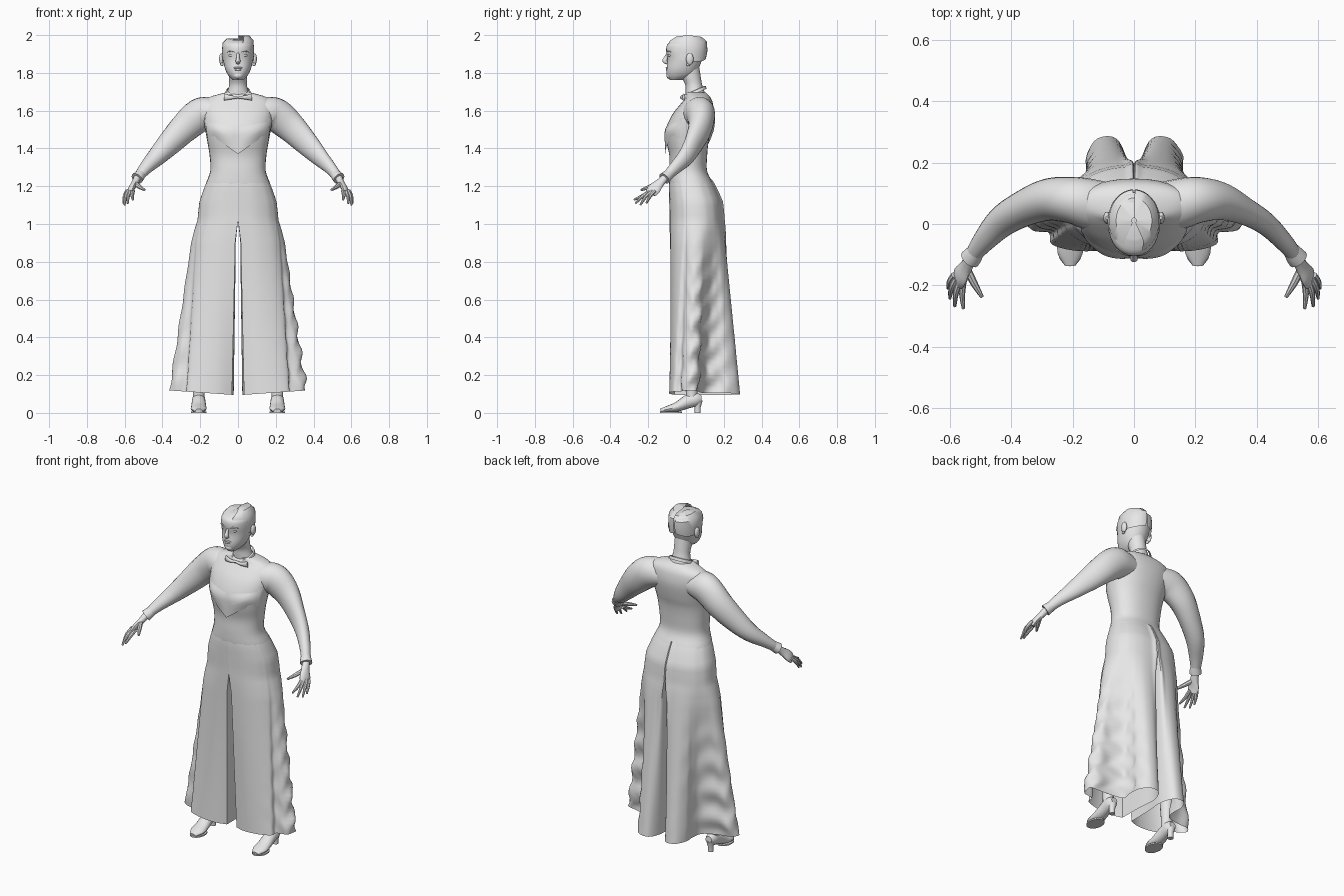
import bpy, bmesh
from math import sin, cos, pi, radians, copysign
from mathutils import Vector

if "Cube" in bpy.data.objects:
    bpy.data.objects.remove(bpy.data.objects["Cube"])

grey = bpy.data.materials.new("pale_grey")
grey.use_nodes = True
grey.diffuse_color = (0.8, 0.8, 0.8, 1)
grey.node_tree.nodes["Principled BSDF"].inputs["Base Color"].default_value = (0.8, 0.8, 0.8, 1)
parts = []


def skin(name, rings, closed=True, caps=(True, True)):
    """Join a list of point rings into one surface."""
    bm = bmesh.new()
    rows = [[bm.verts.new(p) for p in r] for r in rings]
    n = len(rows[0])
    for a, b in zip(rows, rows[1:]):
        for i in range(n if closed else n - 1):
            j = (i + 1) % n
            bm.faces.new((a[i], a[j], b[j], b[i]))
    if closed and caps[0]:
        bm.faces.new(rows[0])
    if closed and caps[1]:
        bm.faces.new(rows[-1])
    bmesh.ops.recalc_face_normals(bm, faces=bm.faces)
    mesh = bpy.data.meshes.new(name)
    bm.to_mesh(mesh)
    bm.free()
    mesh.materials.append(grey)
    obj = bpy.data.objects.new(name, mesh)
    bpy.context.collection.objects.link(obj)
    parts.append(obj)


def spline(keys, k=4):
    """Catmull-Rom resampling of number tuples."""
    out = []
    for i in range(len(keys) - 1):
        p0, p1, p2, p3 = (keys[min(max(i + d, 0), len(keys) - 1)] for d in (-1, 0, 1, 2))
        for s in range(k):
            t = s / k
            out.append(tuple(
                b + 0.5 * t * (c - a + t * (2*a - 5*b + 4*c - d + t * (3*(b - c) + d - a)))
                for a, b, c, d in zip(p0, p1, p2, p3)))
    return out + [keys[-1]]


def oval(z, rx, y0, y1, n=32, power=2.0, x=0.0):
    pts = []
    for i in range(n):
        a = 2 * pi * i / n
        c, s = (copysign(abs(v) ** (2 / power), v) for v in (cos(a), sin(a)))
        pts.append((x + rx * c, (y0 + y1) / 2 + (y1 - y0) / 2 * s, z))
    return pts


def loft(name, keys, power=2.0):
    skin(name, [oval(*r, power=power) for r in spline(keys)])


def tube(name, keys, n=12, k=3, up=(0, 0, 1)):
    """Sweep ovals along a path; keys are x, y, z, half width, half height."""
    rows = spline(keys, k)
    pos = [Vector(r[:3]) for r in rows]
    rings = []
    for i, r in enumerate(rows):
        t = (pos[min(i + 1, len(pos) - 1)] - pos[max(i - 1, 0)]).normalized()
        s = t.cross(Vector(up)).normalized()
        u = s.cross(t)
        rings.append([pos[i] + s * r[3] * cos(2*pi*j/n) + u * r[4] * sin(2*pi*j/n) for j in range(n)])
    skin(name, rings)


def ball(name, centre, size):
    x, y, z = centre
    a, b, c = size
    rings = [oval(z - c * cos(pi * i / 10), a * sin(pi * i / 10), y - b * sin(pi * i / 10),
                  y + b * sin(pi * i / 10), n=16, x=x) for i in range(1, 10)]
    skin(name, rings)


# Torso from waist to collar
loft("torso", [(1.17, .17, -.08, .145), (1.21, .171, -.089, .145), (1.28, .147, -.09, .112),
               (1.36, .15, -.088, .112), (1.44, .163, -.105, .12), (1.5, .174, -.108, .135),
               (1.58, .187, -.072, .148), (1.64, .185, -.025, .142), (1.672, .15, .0, .128),
               (1.695, .07, .0, .105)], 2.25)

# Bodice front with a pointed lower edge
rows = []
for i in range(7):
    t, row = i / 6, []
    for j in range(25):
        a = radians(-160 + 140 * j / 24)
        low = 1.37 + .085 * min(1, abs(cos(a)) * 1.4)
        z = low + (1.56 - low) * t
        bust = .016 * sin(pi * min(1, t * 1.1)) * abs(sin(2 * a))
        w = .166 + (z - 1.4) * .12
        row.append((w * cos(a), .012 + (.122 - max(0, z - 1.5) * .55 + bust) * sin(a), z))
    rows.append(row)
skin("bodice_front", rows, closed=False)

# Neck, collar and bow
loft("neck", [(1.66, .075, .0, .115), (1.7, .056, -.002, .098), (1.74, .047, -.005, .085),
              (1.78, .048, -.025, .078), (1.83, .05, -.04, .07)])
collar = []
for h, g in ((0, .006), (.018, .0), (.02, -.008)):
    collar.append([(x, y, z + .022 * (y - .05) / .05) for x, y, z in
                   oval(1.69 + h, .064 + g, -.012 - g, .104 + g)])
skin("collar", collar, caps=(False, False))
for side in (-1, 1):
    tube("bow_wing", [(0, -.018, 1.672, .008, .006), (side * .035, -.022, 1.67, .009, .01),
                      (side * .072, -.012, 1.672, .006, .018)])

# Head
loft("head", [(1.762, .026, -.085, -.02), (1.785, .05, -.1, .04), (1.82, .068, -.103, .065),
              (1.87, .079, -.098, .085), (1.92, .083, -.105, .1), (1.955, .078, -.095, .102),
              (1.975, .05, -.05, .085)], 2.1)

# Parted hair, split by a notch above the forehead
for side, top in ((-1, 1.983), (1, 2.0)):
    rows = []
    for t, grow, part in ((0, .96, 3), (.4, 1.0, 10), (.8, .95, 20), (1, .68, 30), (.99, .08, 40)):
        row = []
        for j in range(17):
            a = radians(part + (178 - part) * j / 16)
            low = 1.908 - .03 * sin(a) - .03 * (1 - cos(a)) / 2
            tilt = -.014 * t * abs(cos(a)) * grow
            row.append((side * .086 * grow * sin(a), .003 + .008 * t - .107 * grow * cos(a),
                        low + (top - low) * t + tilt))
        rows.append(row)
    skin("hair_panel", rows, closed=False)

# Face
tube("nose", [(0, -.097, 1.905, .007, .006), (0, -.106, 1.88, .009, .01),
              (0, -.112, 1.863, .013, .013), (0, -.098, 1.85, .009, .006)], up=(0, 1, 0))
ball("upper_lip", (0, -.1, 1.827), (.024, .008, .005))
ball("lower_lip", (0, -.099, 1.817), (.019, .008, .006))
ball("chin", (0, -.086, 1.786), (.026, .018, .018))
for side in (-1, 1):
    ball("eye", (side * .035, -.083, 1.893), (.015, .012, .008))
    tube("brow", [(side * .015, -.1, 1.91, .004, .003), (side * .035, -.095, 1.916, .005, .004),
                  (side * .058, -.08, 1.911, .003, .002)], n=8)
    ball("ear", (side * .088, .02, 1.873), (.012, .02, .032))
    ball("ear_lobe", (side * .085, .012, 1.845), (.008, .01, .01))

# Arms, cuffs and hands; the right sleeve is fuller at the elbow
FINGERS = (("index", .556, -.185, .556, -.276, 1.128), ("middle", .568, -.187, .584, -.268, 1.108),
           ("ring", .58, -.178, .6, -.242, 1.1), ("little", .586, -.167, .606, -.21, 1.11))
for side in (-1, 1):
    full = 1 if side < 0 else 0
    tube("sleeve", [(side * x, y + .008 * full * f, z, r + .014 * full * f, q) for x, y, z, r, q, f in (
        (.07, .05, 1.585, .08, .06, 0), (.15, .066, 1.588, .082, .083, 0),
        (.205, .078, 1.575, .076, .089, 0), (.28, .075, 1.512, .062, .08, .5),
        (.36, .042, 1.43, .045, .066, 1), (.43, .0, 1.357, .037, .05, 1),
        (.49, -.06, 1.295, .03, .034, .5), (.532, -.112, 1.243, .024, .024, 0))], n=20, k=4)
    tube("cuff", [(side * .512, -.085, 1.267, .027, .027), (side * .525, -.103, 1.252, .032, .03),
                  (side * .535, -.115, 1.241, .034, .032)], n=14)
    tube("palm", [(side * .533, -.112, 1.243, .02, .02), (side * .547, -.14, 1.215, .025, .018),
                  (side * .565, -.168, 1.187, .036, .016), (side * .573, -.187, 1.163, .031, .013)],
         up=(side * .8, 0, .6))
    for name, x0, y0, x1, y1, z1 in FINGERS:
        tube(name + "_finger", [(side * x0, y0, 1.175, .011, .011),
                                (side * (x0 * .45 + x1 * .55 + .004), y0 * .5 + y1 * .5, 1.149, .0095, .0095),
                                (side * x1, y1, z1, .005, .005)], n=8)
    tube("thumb", [(side * .545, -.145, 1.215, .013, .013), (side * .522, -.192, 1.197, .012, .012),
                   (side * .495, -.238, 1.18, .006, .006)], n=8)

# Trouser halves: a half-oval at the hips becomes a folded outline at the hem
HIP = [(1.235, .16, -.088, .132), (1.2, .176, -.091, .152), (1.12, .204, -.089, .186),
       (1.05, .212, -.087, .193), (.97, .218, -.088, .198), (.1, .22, -.088, .2)]
FOLDS = [(-90, .02, -.06), (-68, .09, -.085), (-45, .18, -.087), (-28, .255, -.066),
         (-20, .265, -.03), (-10, .32, -.02), (0, .352, .02), (10, .32, .062), (22, .24, .07),
         (38, .16, .1), (48, .14, .16), (58, .145, .22), (70, .108, .278), (83, .045, .278), (90, .012, .2)]
for side in (-1, 1):
    rings = []
    for i in range(49):
        z = 1.235 - 1.135 * i / 48
        a, b = next((p, q) for p, q in zip(HIP, HIP[1:]) if z >= q[0] - .001)
        f = (a[0] - z) / (a[0] - b[0])
        rx, y0, y1 = (p + (q - p) * f for p, q in zip(a[1:], b[1:]))
        t = min(1, max(0, (1.02 - z) / .92))
        keys = []
        for deg, hx, hy in FOLDS:
            c, s = (copysign(abs(v) ** .89, v) for v in (cos(radians(deg)), sin(radians(deg))))
            wave = max(0, 1 - abs(deg - 20) / 50) * min(1, 3 * t)
            hx += wave * (.022 * sin(44 * z + deg) if side > 0 else .008 * sin(30 * z + deg))
            hy += wave * .012 * sin(37 * z + 2 * deg)
            y = (y0 + y1) / 2 + (y1 - y0) / 2 * s
            keys.append((rx * c * (1 - t) + hx * t, y * (1 - t) + hy * t))
        keys.append((.018 * t, .05 + .03 * t))
        gap = .012 * min(1, 8 * t)
        rings.append([(side * (max(0, x) + gap), y, z + .07 * t ** 6 * (x - .08))
                      for x, y in spline(keys + keys[:1], 5)[:-1]])
    skin("trouser_half", rings, caps=(False, False))

# Shins and heeled shoes
for side in (-1, 1):
    x = side * .208
    skin("shin", [oval(z, r, .03 - r, .03 + r, n=16, x=x)
                  for z, r in ((.06, .03), (.14, .032), (.3, .042), (.5, .045))])
    tube("shoe", [(x, .082, .075, .02, .02), (x, .055, .072, .033, .036), (x, .01, .06, .036, .036),
                  (x, -.045, .033, .04, .026), (x, -.095, .02, .041, .018),
                  (x, -.135, .012, .018, .01)], n=16)
    skin("shoe_heel", [oval(z, r, .062 - r, .062 + r, n=12, x=x)
                       for z, r in ((0, .016), (.03, .016), (.065, .026))])
    skin("shoe_sole", [oval(z, .042, -.138, -.02, n=20, x=x) for z in (0, .008)])

# Smooth shading with sharp creases kept
bpy.ops.object.select_all(action='DESELECT')
for obj in parts:
    obj.select_set(True)
bpy.context.view_layer.objects.active = parts[0]
bpy.ops.object.shade_smooth_by_angle(angle=radians(40))
